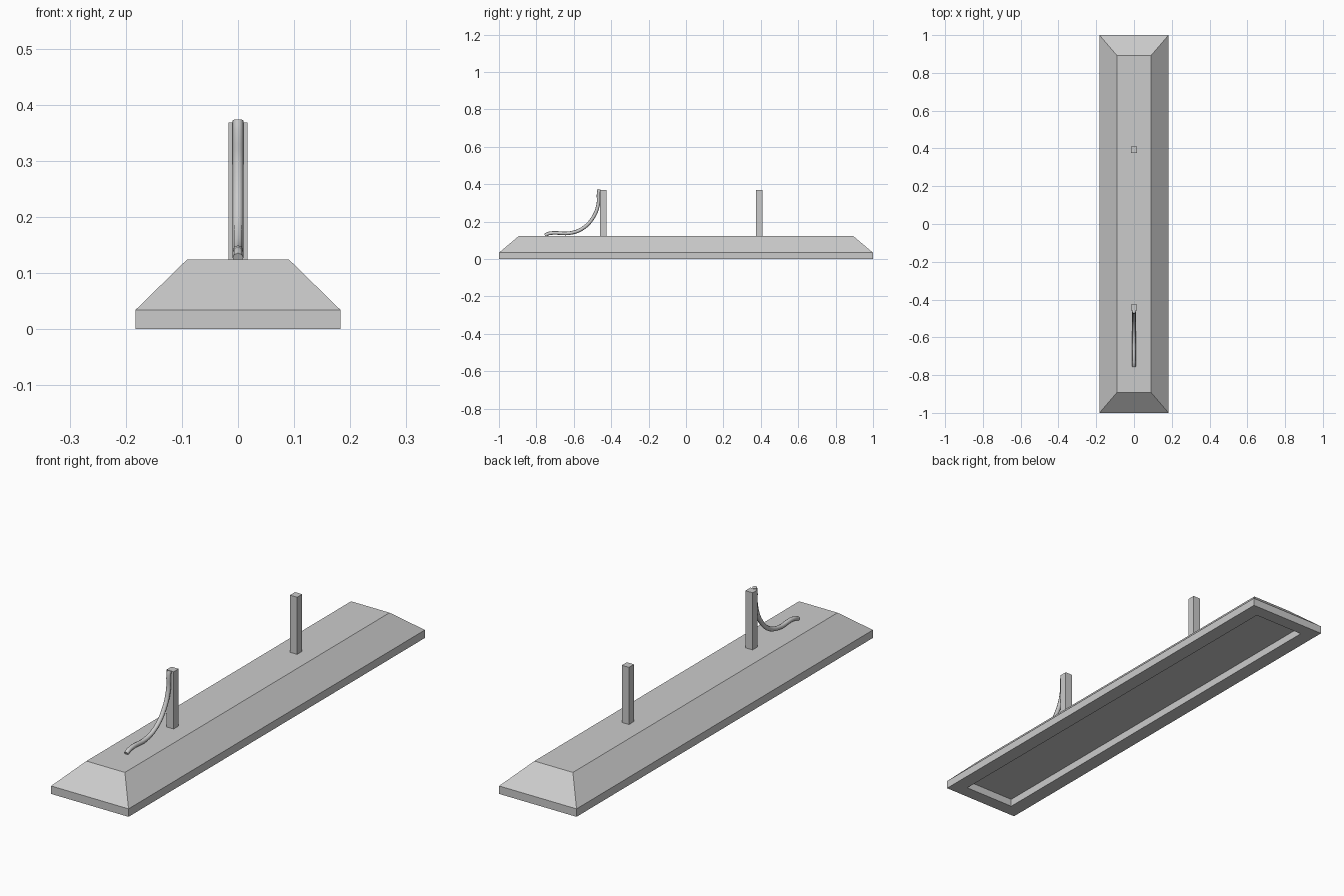
import bpy
import bmesh

if "Cube" in bpy.data.objects:
    bpy.data.objects.remove(bpy.data.objects["Cube"])


def make_object(name, bm):
    bmesh.ops.recalc_face_normals(bm, faces=bm.faces)
    mesh = bpy.data.meshes.new(name)
    bm.to_mesh(mesh)
    bm.free()
    obj = bpy.data.objects.new(name, mesh)
    bpy.context.collection.objects.link(obj)
    return obj


def ring(bm, hx, hy, z):
    return [bm.verts.new((sx * hx, sy * hy, z))
            for sx, sy in ((-1, -1), (1, -1), (1, 1), (-1, 1))]


# Base: rectangular loops from the recess ceiling, out round the rim, to the top
bm = bmesh.new()
profile = [(0.12, 0.943, 0.033), (0.12, 0.943, 0.0), (0.183, 1.0, 0.0),
           (0.183, 1.0, 0.034), (0.091, 0.893, 0.124)]
rings = [ring(bm, *p) for p in profile]
for a, b in zip(rings, rings[1:]):
    for i in range(4):
        j = (i + 1) % 4
        bm.faces.new((a[i], a[j], b[j], b[i]))
bm.faces.new(rings[0])
bm.faces.new(rings[-1])
make_object("base", bm)


# Two square posts
def post(name, y):
    bm = bmesh.new()
    low, high = ring(bm, 0.017, 0.017, 0.124), ring(bm, 0.017, 0.017, 0.368)
    for i in range(4):
        j = (i + 1) % 4
        bm.faces.new((low[i], low[j], high[j], high[i]))
    bm.faces.new(low)
    bm.faces.new(high)
    make_object(name, bm).location.y = y


post("front_post", -0.442)
post("back_post", 0.392)

# Bent rod sweeping from the base up the front post
path = [(-0.754, 0.127), (-0.732, 0.137), (-0.62, 0.139), (-0.555, 0.162),
        (-0.498, 0.22), (-0.469, 0.295), (-0.467, 0.355), (-0.463, 0.372)]
curve = bpy.data.curves.new("bent_rod", 'CURVE')
curve.dimensions = '3D'
curve.bevel_depth = 0.0095
curve.bevel_resolution = 2
curve.use_fill_caps = True
spline = curve.splines.new('BEZIER')
spline.resolution_u = 5
spline.bezier_points.add(len(path) - 1)
for pt, (y, z) in zip(spline.bezier_points, path):
    pt.co = (0, y, z)
    pt.handle_left_type = pt.handle_right_type = 'AUTO'
bpy.context.collection.objects.link(bpy.data.objects.new("bent_rod", curve))
